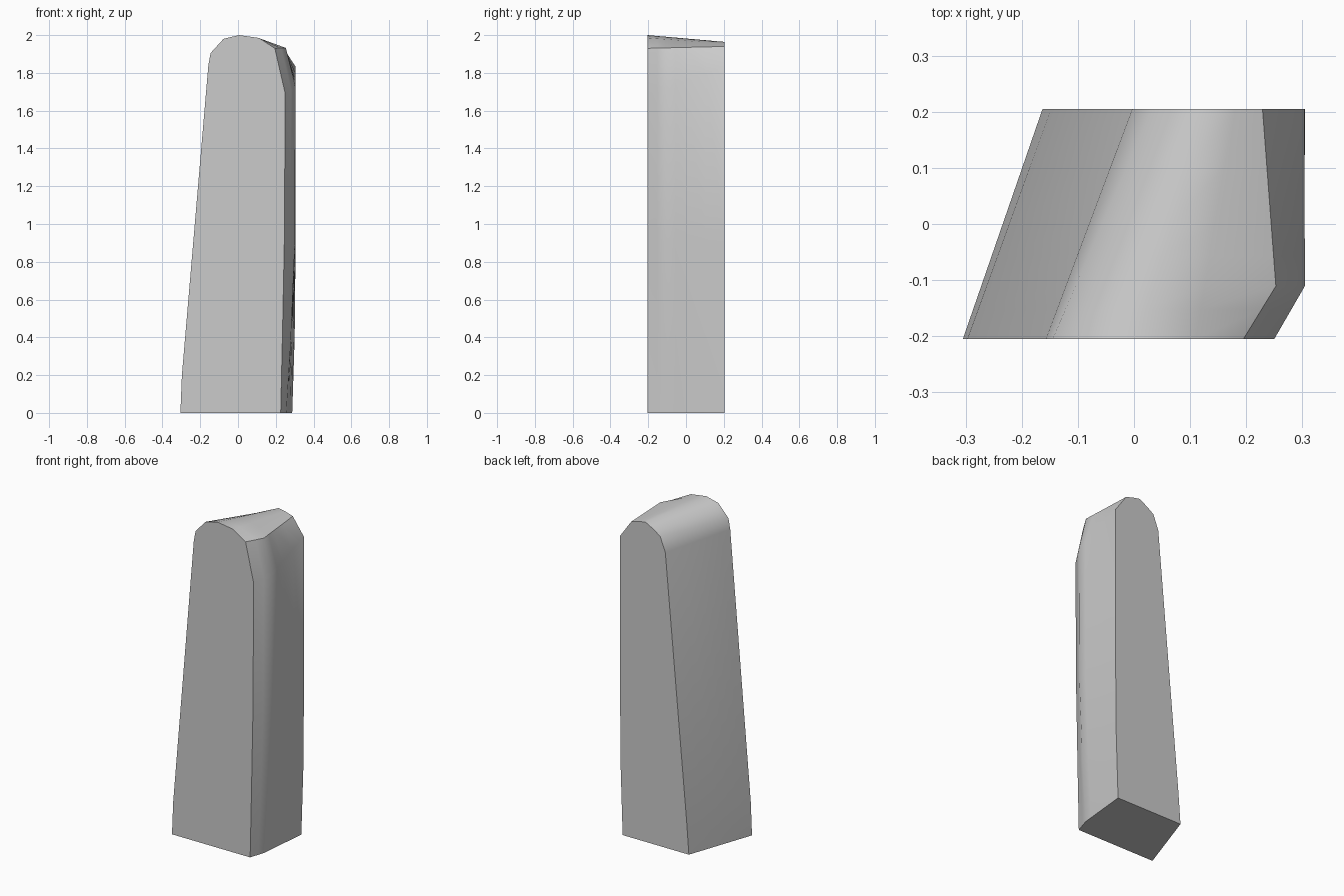
import bpy, bmesh, math
from mathutils import Vector

cube = bpy.data.objects.get("Cube")
if cube:
    bpy.data.objects.remove(cube, do_unlink=True)

HALF_DEPTH = 0.205

# Matching outlines (x, z), clockwise from the lower left corner
FRONT = [(-0.305, 0), (-0.297, 0.2), (-0.157, 1.84), (-0.145, 1.905),
         (-0.077, 1.98), (0.005, 2.0), (0.11, 1.985), (0.195, 1.93),
         (0.25, 1.69), (0.245, 0.9), (0.235, 0.4), (0.226, 0)]
BACK = [(-0.163, 0), (-0.148, 0.2), (-0.003, 1.813), (0.032, 1.903),
        (0.08, 1.936), (0.132, 1.964), (0.18, 1.955), (0.229, 1.94),
        (0.304, 1.834), (0.305, 0.9), (0.3, 0.4), (0.287, 0)]
# Outward swell of the rounded side, for the last five outline points
SWELL = [0] * 7 + [0.05, 0.042, 0.042, 0.03, 0.016]
PEAK = 0.23
STEPS = [0, 0.13, PEAK, 0.36, 0.5, 0.75, 1]


def stone_material():
    mat = bpy.data.materials.new("light_grey")
    colour = (0.6, 0.6, 0.6, 1)
    mat.use_nodes = True
    mat.diffuse_color = colour
    mat.node_tree.nodes["Principled BSDF"].inputs["Base Color"].default_value = colour
    return mat


def section(bm, t):
    """One outline of the pillar, from front (t = 0) to back (t = 1)."""
    swell = min(t / PEAK, (1 - t) / (1 - PEAK))
    ring = []
    for (xf, zf), (xb, zb), s in zip(FRONT, BACK, SWELL):
        p = Vector((xf, -HALF_DEPTH, zf)).lerp(Vector((xb, HALF_DEPTH, zb)), t)
        p.x = min(p.x + s * swell, 0.305)
        ring.append(bm.verts.new(p))
    return ring


# Leaning pillar, lofted front to back
bm = bmesh.new()
rings = [section(bm, t) for t in STEPS]
count = len(FRONT)
for a, b in zip(rings, rings[1:]):
    for i in range(count):
        j = (i + 1) % count
        bm.faces.new((a[i], a[j], b[j], b[i]))
bm.faces.new(rings[0])
bm.faces.new(rings[-1])
bmesh.ops.recalc_face_normals(bm, faces=bm.faces)

mesh = bpy.data.meshes.new("rounded_pillar")
bm.to_mesh(mesh)
bm.free()
mesh.materials.append(stone_material())
pillar = bpy.data.objects.new("rounded_pillar", mesh)
bpy.context.collection.objects.link(pillar)

# Smooth crown and side, crisp end faces and base
bpy.ops.object.select_all(action="DESELECT")
pillar.select_set(True)
bpy.context.view_layer.objects.active = pillar
bpy.ops.object.shade_smooth_by_angle(angle=math.radians(42))
